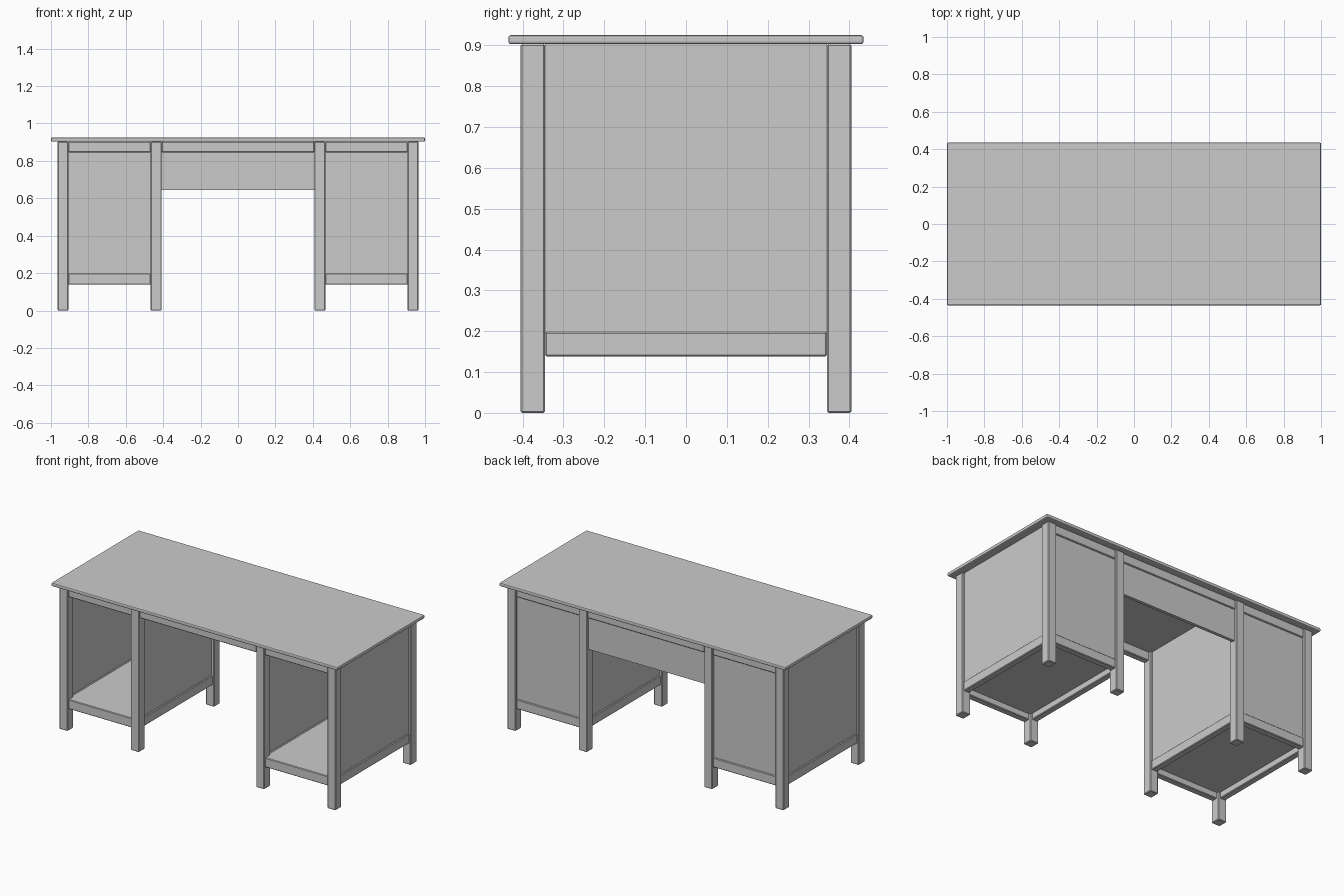
import bpy

cube = bpy.data.objects.get("Cube")
if cube:
    bpy.data.objects.remove(cube)

grey = bpy.data.materials.new("grey_paint")
grey.use_nodes = True
COLOUR = (0.6, 0.6, 0.6, 1)
grey.diffuse_color = COLOUR
grey.node_tree.nodes["Principled BSDF"].inputs["Base Color"].default_value = COLOUR


def box(name, x, y, z, bevel=0.0, segments=1):
    """Axis-aligned board given by its (min, max) ranges."""
    spans = (x, y, z)
    bpy.ops.mesh.primitive_cube_add(size=1, location=[(a + b) / 2 for a, b in spans])
    ob = bpy.context.object
    ob.name = name
    ob.scale = [abs(b - a) for a, b in spans]
    bpy.ops.object.transform_apply(location=False, rotation=False, scale=True)
    ob.data.materials.append(grey)
    if bevel:
        mod = ob.modifiers.new("eased_edges", 'BEVEL')
        mod.width = bevel
        mod.segments = segments
    return ob


TOP, RAIL, LOW, SHELF = 0.903, 0.845, 0.138, 0.198
OUT, OUT_IN, IN_OUT, IN = 0.965, 0.907, 0.467, 0.409   # leg edges across the desk
Y, YI = 0.405, 0.345                                   # leg edges front to back
INSET, RT, PT, EASE = 0.008, 0.04, 0.02, 0.004

# Desk top
box("desk_top", (-1, 1), (-0.435, 0.435), (TOP, 0.925), 0.006, 2)

for side, s in (("right", -1), ("left", 1)):
    # Legs
    for place, a, b in (("outer", OUT_IN, OUT), ("inner", IN, IN_OUT)):
        for end, e in (("front", -1), ("back", 1)):
            box(f"{side}_{place}_{end}_leg", (s * a, s * b), (e * YI, e * Y), (0, TOP), EASE)
    # Side panels and the rails below them
    for place, face, d in (("outer", OUT - INSET, -1), ("inner", IN + INSET, 1)):
        box(f"{side}_{place}_panel", (s * (face + d * 0.008), s * (face + d * (0.008 + PT))),
            (-YI, YI), (SHELF - 0.01, TOP))
        box(f"{side}_{place}_low_rail", (s * face, s * (face + d * RT)),
            (-YI, YI), (LOW, SHELF), EASE)
    # Front and back rails of the pedestal
    for end, e in (("front", -1), ("back", 1)):
        ys = (e * (Y - INSET), e * (Y - INSET - RT))
        for level, zs in (("low", (LOW, SHELF)), ("top", (RAIL, TOP))):
            box(f"{side}_{end}_{level}_rail", (s * IN_OUT, s * OUT_IN), ys, zs, EASE)
    # Pedestal back and floor
    box(f"{side}_back_panel", (s * IN_OUT, s * OUT_IN),
        (Y - INSET - 0.008 - PT, Y - INSET - 0.008), (SHELF - 0.01, RAIL + 0.01))
    box(f"{side}_floor", (s * (IN + 0.03), s * (OUT - 0.03)), (-Y + 0.03, Y - 0.03),
        (SHELF - 0.022, SHELF - 0.002))

# Knee space rails and modesty panel
for end, e in (("front", -1), ("back", 1)):
    box(f"knee_{end}_rail", (-IN, IN), (e * (Y - INSET), e * (Y - INSET - RT)), (RAIL, TOP), EASE)
box("modesty_panel", (-IN, IN), (Y - INSET - 0.008 - PT, Y - INSET - 0.008), (0.645, RAIL + 0.01))
